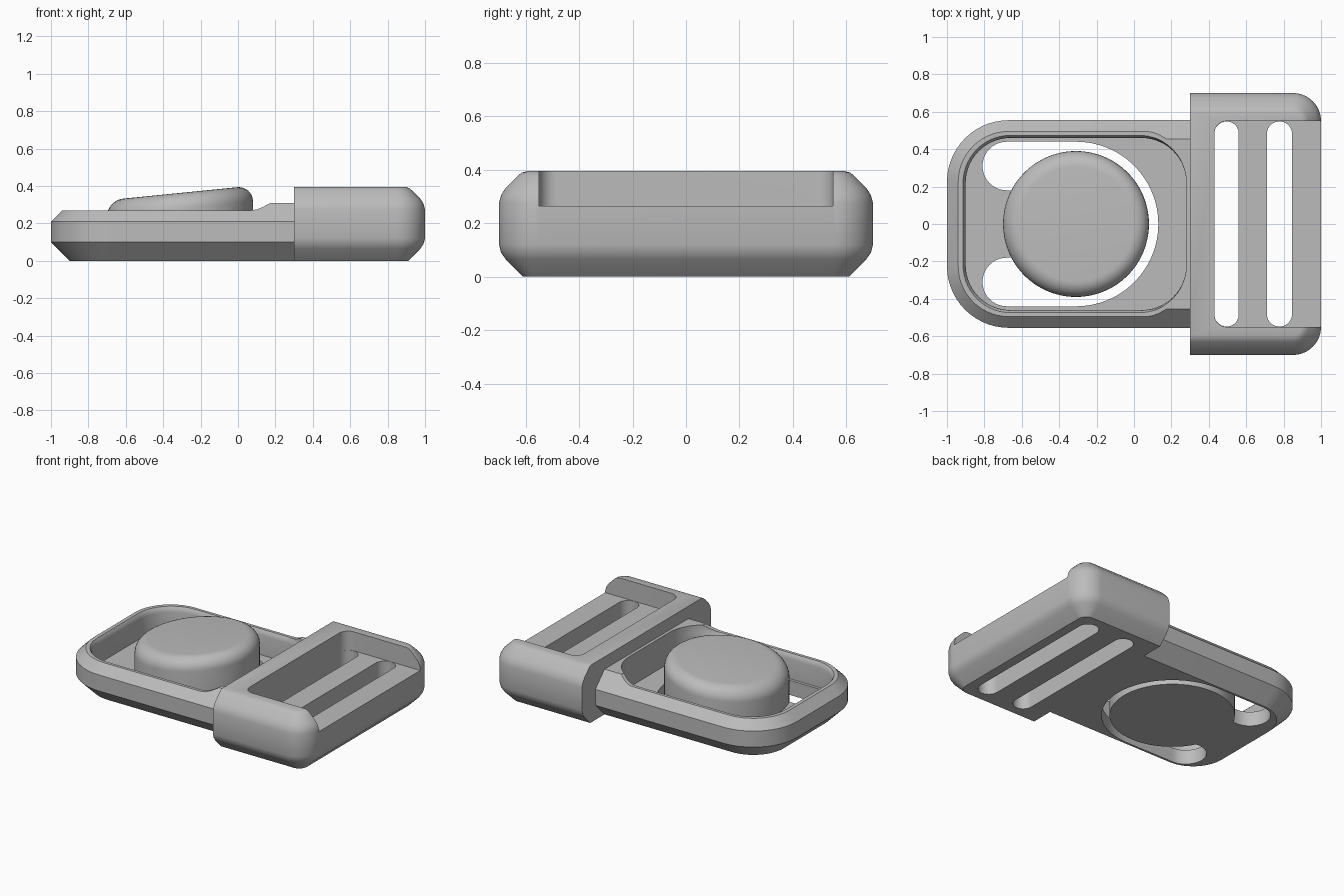
import bpy, bmesh, math

if "Cube" in bpy.data.objects:
    bpy.data.objects.remove(bpy.data.objects["Cube"])

grey = bpy.data.materials.new("plain grey")
grey.diffuse_color = (0.5, 0.5, 0.5, 1)
grey.use_nodes = True
grey.node_tree.nodes["Principled BSDF"].inputs["Base Color"].default_value = grey.diffuse_color


def arc(cx, cy, r, a0, a1, n=14):
    """Points on an arc, angles in degrees."""
    return [(cx + r * math.cos(math.radians(a0 + (a1 - a0) * i / n)),
             cy + r * math.sin(math.radians(a0 + (a1 - a0) * i / n))) for i in range(n + 1)]


def outline(x0, x1, y, r_left, r_right):
    """Rectangle with its own corner radius at each end; radius 0 is square."""
    def corner(x, yy, sx, sy, r, a):
        return arc(x - sx * r, yy - sy * r, r, a, a + 90) if r else [(x, yy)]
    return (corner(x1, y, 1, 1, r_right, 0) + corner(x0, y, -1, 1, r_left, 90)
            + corner(x0, -y, -1, -1, r_left, 180) + corner(x1, -y, 1, -1, r_right, 270))


def loft(name, rings):
    """Skin a stack of matching closed rings of 3D points and cap both ends."""
    bm = bmesh.new()
    rows = [[bm.verts.new(p) for p in ring] for ring in rings]
    n = len(rows[0])
    for a, b in zip(rows, rows[1:]):
        for i in range(n):
            j = (i + 1) % n
            bm.faces.new((a[i], a[j], b[j], b[i]))
    bm.faces.new(rows[0][::-1])
    bm.faces.new(rows[-1])
    bmesh.ops.recalc_face_normals(bm, faces=bm.faces)
    mesh = bpy.data.meshes.new(name)
    bm.to_mesh(mesh)
    bm.free()
    mesh.materials.append(grey)
    ob = bpy.data.objects.new(name, mesh)
    bpy.context.collection.objects.link(ob)
    return ob


def flat(points, z):
    return [(x, y, z) for x, y in points]


def prism(name, points, z0, z1):
    return loft(name, [flat(points, z0), flat(points, z1)])


def activate(ob):
    bpy.ops.object.select_all(action='DESELECT')
    ob.select_set(True)
    bpy.context.view_layer.objects.active = ob


def cut(ob, cutter):
    cutter.hide_render = True
    mod = ob.modifiers.new("cut", 'BOOLEAN')
    mod.operation, mod.solver, mod.object = 'DIFFERENCE', 'EXACT', cutter
    activate(ob)
    bpy.ops.object.modifier_apply(modifier=mod.name)
    bpy.data.objects.remove(cutter)


# Tongue plate: chamfered above and below, rounded at the left end
plate = loft("tongue_plate", [
    flat(outline(-1 + d, 0.3, 0.555 - d, 0.33 - d, 0), z)
    for d, z in [(0.1, 0), (0, 0.1), (0, 0.21), (0.1, 0.31)]])

# Lower the rim, leaving a curved step up to the strap block
step = [(-1.1, 0.27), (0.07, 0.27), (0.1, 0.275), (0.13, 0.286), (0.17, 0.308),
        (0.175, 0.5), (-1.1, 0.5)]
cut(plate, loft("step_cutter", [[(x, y, z) for x, z in step] for y in (-1, 1)]))

# Recess around the button, with softened upper edge
cut(plate, loft("recess_cutter", [
    flat(outline(-0.9 - d, 0.28, 0.46 + d, 0.24 + d, 0.24 + d), z)
    for d, z in [(0, 0.1), (0, 0.235), (0.004, 0.255), (0.015, 0.271), (0.015, 0.5)]]))

# Curved slot that frees the button on all sides but the left
CX, R = -0.31, 0.39
a = 180 - math.degrees(math.asin(0.18 / R))
slot = (arc(-0.68, 0.31, 0.13, 270, 90, 20) + arc(CX, 0, 0.44, 90, -90, 48)
        + arc(-0.68, -0.31, 0.13, 270, 90, 20)[::1] + arc(CX, 0, R, -a, a, 72))
cut(plate, prism("slot_cutter", slot, -0.2, 0.2))

# Press button with sloping top and rounded edge
circle = [math.tau * i / 80 for i in range(80)]


def button_ring(inset, drop):
    pts = [(CX + (R - inset) * math.cos(t), (R - inset) * math.sin(t)) for t in circle]
    return [(x, y, 0.394 + 0.1 * x - drop) for x, y in pts]


base = [(CX + R * math.cos(t), R * math.sin(t), 0.1) for t in circle]
fillet = [(0.085 * (1 - math.cos(t)), 0.085 * (1 - math.sin(t)))
          for t in [math.pi / 2 * i / 8 for i in range(9)]]
button = loft("press_button", [base] + [button_ring(d, h) for d, h in fillet])

# Strap block with softened chamfers on three sides
block = loft("strap_block", [
    flat(outline(0.3, 1 - d, 0.7 - d, 0, 0.15 - d), z)
    for d, z in [(0.09, 0), (0.025, 0.065), (0.008, 0.09), (0, 0.12), (0, 0.275),
                 (0.008, 0.305), (0.025, 0.332), (0.07, 0.377), (0.085, 0.389), (0.105, 0.395)]])

# Strap channel open at the right end, and two strap slots
cut(block, prism("channel_cutter", outline(0.43, 1.2, 0.55, 0.065, 0), 0.265, 0.6))
for x0, x1 in [(0.43, 0.56), (0.71, 0.845)]:
    r = (x1 - x0) / 2 - 0.0005
    cut(block, prism("strap_slot_cutter", outline(x0, x1, 0.548, r, r), -0.2, 0.3))

for ob in (plate, button, block):
    activate(ob)
    bpy.ops.object.shade_smooth_by_angle(angle=math.radians(30))
